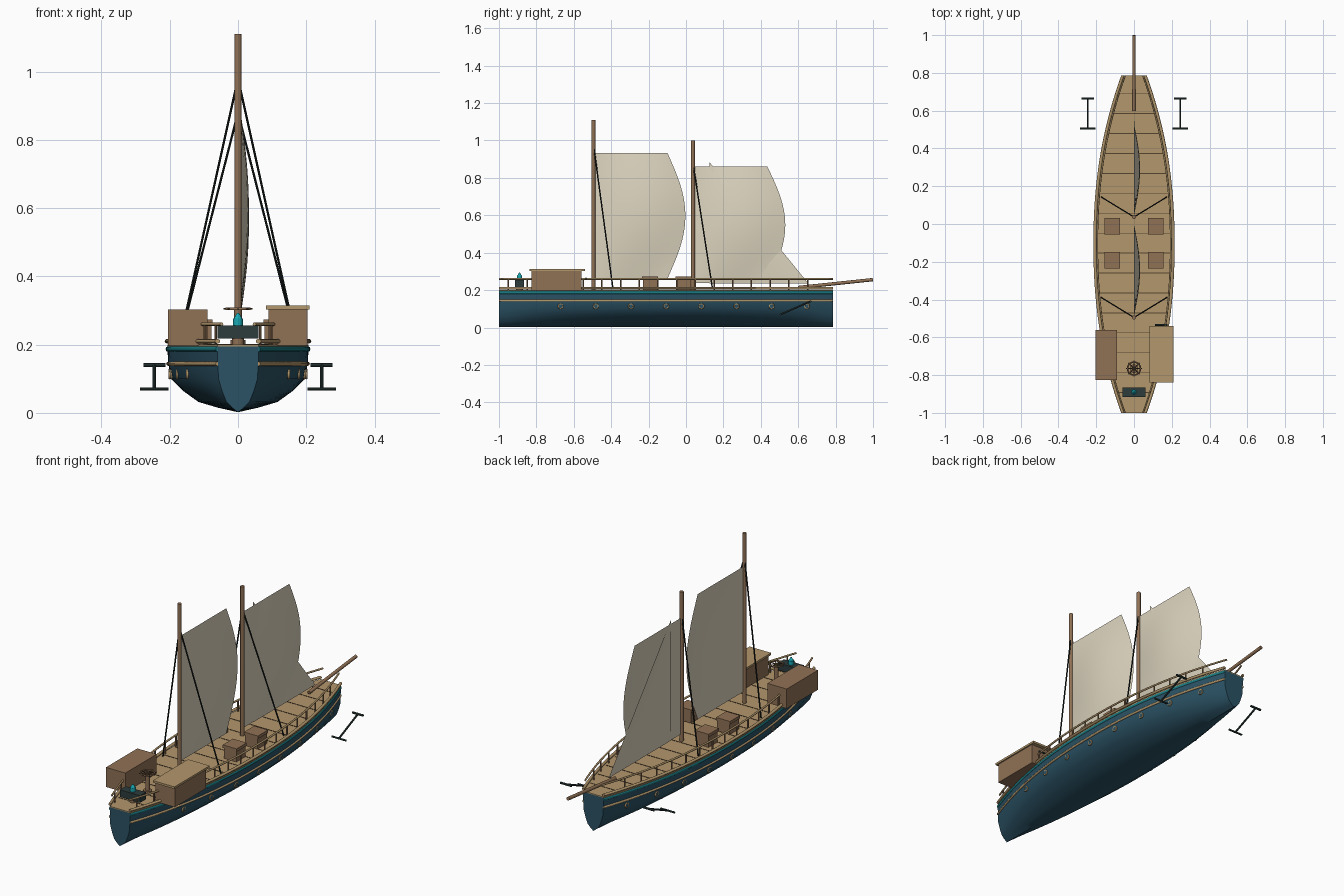
import bpy, bmesh, math
from mathutils import Vector

if "Cube" in bpy.data.objects:
    bpy.data.objects.remove(bpy.data.objects["Cube"])


def mat(name, c):
    m = bpy.data.materials.new(name)
    m.diffuse_color = (*c, 1)
    m.use_nodes = True
    m.node_tree.nodes["Principled BSDF"].inputs["Base Color"].default_value = m.diffuse_color
    return m


HULL = mat("hull_blue", (0.024, 0.085, 0.13))
TEAL = mat("teal_trim", (0.01, 0.2, 0.23))
TAN = mat("deck_tan", (0.45, 0.31, 0.15))
BROWN = mat("wood_brown", (0.28, 0.165, 0.09))
SEAM = mat("seam_brown", (0.09, 0.06, 0.03))
SAIL = mat("sail_cream", (0.72, 0.66, 0.52))
IRON = mat("iron_slate", (0.026, 0.045, 0.045))
ROPE = mat("rope_black", (0.01, 0.014, 0.014))
GLOW = mat("lamp_cyan", (0.01, 0.4, 0.46))

Y0, Y1 = -1.0, 0.785


def half(y):
    """Half width of the deck at y."""
    t = abs((y - (Y0 + Y1) / 2) / ((Y1 - Y0) / 2))
    return 0.06 + 0.147 * (1 - t ** 2.2)


def ys(n):
    return [Y0 + (Y1 - Y0) * i / n for i in range(n + 1)]


def finish(name, bm, m, smooth=None):
    me = bpy.data.meshes.new(name)
    bm.to_mesh(me)
    bm.free()
    ob = bpy.data.objects.new(name, me)
    bpy.context.collection.objects.link(ob)
    me.materials.append(m)
    if smooth:
        bpy.ops.object.select_all(action='DESELECT')
        ob.select_set(True)
        bpy.context.view_layer.objects.active = ob
        bpy.ops.object.shade_smooth_by_angle(angle=math.radians(smooth))
    return ob


def box(name, lo, hi, m):
    bm = bmesh.new()
    bmesh.ops.create_cube(bm, size=1)
    for v in bm.verts:
        v.co = Vector([(a + b) / 2 + c * (b - a) for a, b, c in zip(lo, hi, v.co)])
    return finish(name, bm, m)


def rod(name, a, b, r, m, r2=None, seg=12):
    a, b = Vector(a), Vector(b)
    bm = bmesh.new()
    bmesh.ops.create_cone(bm, cap_ends=True, segments=seg, radius1=r,
                          radius2=r if r2 is None else r2, depth=(b - a).length)
    q = (b - a).to_track_quat('Z', 'Y')
    for v in bm.verts:
        v.co = q @ v.co + (a + b) / 2
    return finish(name, bm, m, 40)


def loft(bm, rows, cyclic=False):
    g = [[bm.verts.new(p) for p in row] for row in rows]
    n = len(g[0])
    for a, b in zip(g, g[1:]):
        for i in range(n if cyclic else n - 1):
            j = (i + 1) % n
            bm.faces.new((a[i], a[j], b[j], b[i]))
    return g


def strip(name, offset, z, w, h, m, side, scale=1.0):
    """Rounded moulding that follows the side of the hull."""
    bm = bmesh.new()
    rows = []
    for y in ys(40):
        x = half(y) * scale + offset
        rows.append([(side * (x + w * math.cos(k * math.pi / 4)), y,
                      z + h * math.sin(k * math.pi / 4)) for k in range(8)])
    g = loft(bm, rows, True)
    bm.faces.new(g[0])
    bm.faces.new(g[-1])
    bmesh.ops.recalc_face_normals(bm, faces=bm.faces)
    return finish(name, bm, m, 50)


def ring(name, c, R, r, axis, m, n=20):
    bm = bmesh.new()
    q = Vector(axis).to_track_quat('Z', 'Y')
    rows = []
    for i in range(n):
        a = 2 * math.pi * i / n
        rows.append([q @ Vector(((R + r * math.cos(b)) * math.cos(a),
                                 (R + r * math.cos(b)) * math.sin(a),
                                 r * math.sin(b))) + Vector(c)
                     for b in [k * math.pi / 3 for k in range(6)]])
    loft(bm, rows + rows[:1], True)
    bmesh.ops.remove_doubles(bm, verts=bm.verts, dist=1e-5)
    bmesh.ops.recalc_face_normals(bm, faces=bm.faces)
    return finish(name, bm, m, 60)


# Hull: one cross-section scaled by the deck width
section = [(1, .195), (.99, .15), (.95, .1), (.78, .065), (.56, .032), (.28, .015), (0, .002)]
full = section + [(-x, z) for x, z in section[-2::-1]]
bm = bmesh.new()
g = loft(bm, [[(half(y) * x, y, z) for x, z in full] for y in ys(40)])
bm.faces.new(g[0])
bm.faces.new(g[-1])
bmesh.ops.recalc_face_normals(bm, faces=bm.faces)
finish("hull", bm, HULL, 40)

# Deck slab with seams
bm = bmesh.new()
g = loft(bm, [[(half(y), y, .192), (half(y), y, .2), (-half(y), y, .2), (-half(y), y, .192)]
              for y in ys(40)], True)
bm.faces.new(g[0])
bm.faces.new(g[-1])
bmesh.ops.recalc_face_normals(bm, faces=bm.faces)
finish("deck", bm, TAN)
for i in range(16):
    y = 0.69 - i * 0.1055
    w = half(y) - .01
    box("deck_seam", (-w, y - .002, .199), (w, y + .002, .2015), SEAM)

# Mouldings, railings and portholes on both sides
for s in (-1, 1):
    strip("teal_stripe", .001, .187, .004, .007, TEAL, s)
    strip("rub_rail", .0, .144, .006, .006, TAN, s, .988)
    strip("gunwale", .0, .21, .008, .007, TAN, s)
    strip("hand_rail", -.012, .26, .005, .005, TAN, s)
    for i in range(17):
        y = 0.65 - i * 0.1
        x = s * (half(y) - .012)
        rod("rail_post", (x, y, .198), (x, y, .26), .004, BROWN, seg=8)
    for i in range(8):
        y = -0.67 + i * 0.188
        x = s * half(y) * .965
        ring("porthole_rim", (x, y, .114), .012, .004, (1, 0, 0), TAN)
        rod("porthole_glass", (x - .003, y, .114), (x + .003, y, .114), .011, HULL)

    # Deck chests
    for y in (-.012, -.192):
        x = s * .115
        box("chest", (x - .037, y - .039, .2), (x + .037, y + .039, .257), BROWN)
        box("chest_lid", (x - .041, y - .043, .257), (x + .041, y + .043, .273), BROWN)

    # Shrouds
    for ym, zt in ((-.495, .98), (.037, .88)):
        rod("shroud", (0, ym, zt), (s * .172, ym + .105, .205), .0038, ROPE, seg=6)

    # Anchor hanging off the bow
    x = s * .245
    rod("anchor_shank", (x, .505, .07), (x, .665, .14), .005, IRON, seg=8)
    rod("anchor_stock", (x - .032, .665, .14), (x + .032, .665, .14), .006, IRON, seg=8)
    rod("anchor_arm", (x - .042, .505, .07), (x + .042, .505, .07), .005, IRON, seg=8)

# Stern cabins
box("left_cabin", (-.205, -.825, .198), (-.09, -.56, .303), BROWN)
box("right_cabin", (.09, -.825, .198), (.203, -.56, .303), BROWN)
box("right_cabin_roof", (.082, -.838, .303), (.21, -.54, .314), TAN)
rod("cabin_handle", (.11, -.534, .262), (.178, -.534, .262), .005, IRON, seg=8)

# Steering wheel on its pedestal
rod("wheel_base", (0, -.765, .198), (0, -.765, .214), .022, BROWN)
rod("wheel_post", (0, -.765, .21), (0, -.765, .305), .011, BROWN)
ring("wheel_rim", (0, -.765, .305), .034, .004, (0, 0, 1), BROWN)
for k in range(4):
    d = Vector((math.cos(k * math.pi / 4), math.sin(k * math.pi / 4), 0)) * .042
    c = Vector((0, -.765, .305))
    rod("wheel_spoke", c - d, c + d, .0025, SEAM, seg=6)

# Stern instrument box and lamp
box("instrument_box", (-.06, -.915, .218), (.06, -.865, .256), IRON)
rod("instrument_stand", (0, -.89, .198), (0, -.89, .22), .018, BROWN)
rod("lamp_body", (0, -.89, .256), (0, -.89, .277), .014, GLOW)
rod("lamp_tip", (0, -.89, .277), (0, -.89, .293), .012, GLOW, .003)

# Masts and bowsprit
rod("main_mast", (0, -.495, .198), (0, -.495, 1.11), .0105, BROWN)
rod("fore_mast", (0, .037, .198), (0, .037, 1.0), .0105, BROWN)
rod("bowsprit", (0, .6, .214), (0, .999, .256), .009, BROWN)


def sail(name, y, z0, z1, foot, bulge, belly):
    """Four-cornered sail with a rounded outer edge and a sideways belly."""
    bm = bmesh.new()
    rows = []
    for i in range(17):
        v = i / 16
        w = foot + bulge * math.sin(math.pi * v)
        rows.append([(belly * math.sin(math.pi * v) * math.sin(math.pi * k / 12),
                      y + w * k / 12, z0 + (z1 - z0) * v) for k in range(13)])
    loft(bm, rows)
    finish(name, bm, SAIL, 60)


sail("main_sail", -.487, .262, .933, .388, .096, .032)
sail("fore_sail", .045, .237, .86, .39, .096, .032)

# Triangular head sail
bm = bmesh.new()
rows = []
for i in range(13):
    v = i / 12 * .995
    rows.append([(.012 * math.sin(math.pi * v) * math.sin(math.pi * k / 8),
                  .125 + .53 * (1 - v) * k / 8, .235 + .65 * v) for k in range(9)])
loft(bm, rows)
finish("head_sail", bm, SAIL, 60)
